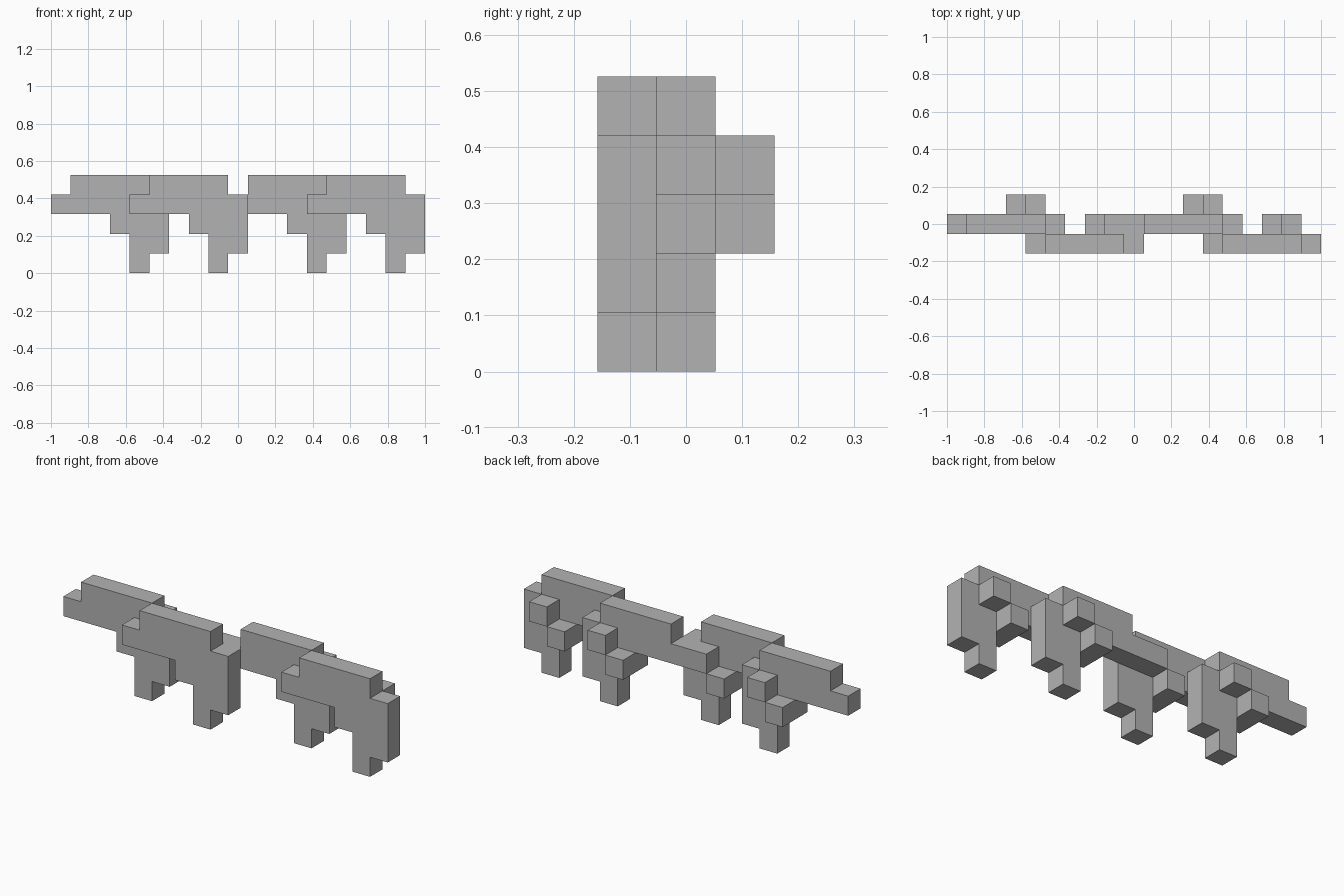
import bpy
import bmesh
from mathutils import Vector

cube = bpy.data.objects.get("Cube")
if cube:
    bpy.data.objects.remove(cube)

U = 2 / 19                       # edge of one block
ORIGIN = Vector((-1, -1.5 * U, 0))

grey = bpy.data.materials.new("mid grey")
grey.use_nodes = True
colour = (0.45, 0.45, 0.45, 1)
grey.diffuse_color = colour
grey.node_tree.nodes["Principled BSDF"].inputs["Base Color"].default_value = colour

# Side outline of one stepped segment, in blocks (x, z)
SEGMENT = [(0, 3), (3, 3), (3, 2), (4, 2), (4, 0), (5, 0), (5, 1),
           (6, 1), (6, 4), (5, 4), (5, 5), (1, 5), (1, 4), (0, 4)]


def slab(name, outline, column, layer):
    """Extrude an x-z outline one block deep along y."""
    bm = bmesh.new()
    verts = [bm.verts.new(ORIGIN + Vector((column + x, layer, z)) * U) for x, z in outline]
    face = bm.faces.new(verts)
    new = bmesh.ops.extrude_face_region(bm, geom=[face])["geom"]
    bmesh.ops.translate(bm, vec=(0, U, 0), verts=[v for v in new if isinstance(v, bmesh.types.BMVert)])
    bmesh.ops.recalc_face_normals(bm, faces=bm.faces)
    mesh = bpy.data.meshes.new(name)
    bm.to_mesh(mesh)
    bm.free()
    mesh.materials.append(grey)
    obj = bpy.data.objects.new(name, mesh)
    bpy.context.collection.objects.link(obj)
    return obj


def block(name, x, z, column, layer):
    return slab(name, [(x, z), (x + 1, z), (x + 1, z + 1), (x, z + 1)], column, layer)


# Four segments, alternating between the middle and front layers,
# each with two small blocks on its back
for i, (column, layer) in enumerate([(0, 1), (4, 0), (9, 1), (13, 0)], 1):
    slab(f"segment_{i}", SEGMENT, column, layer)
    block(f"upper_back_block_{i}", 4, 3, column, layer + 1)
    block(f"lower_back_block_{i}", 3, 2, column, layer + 1)
